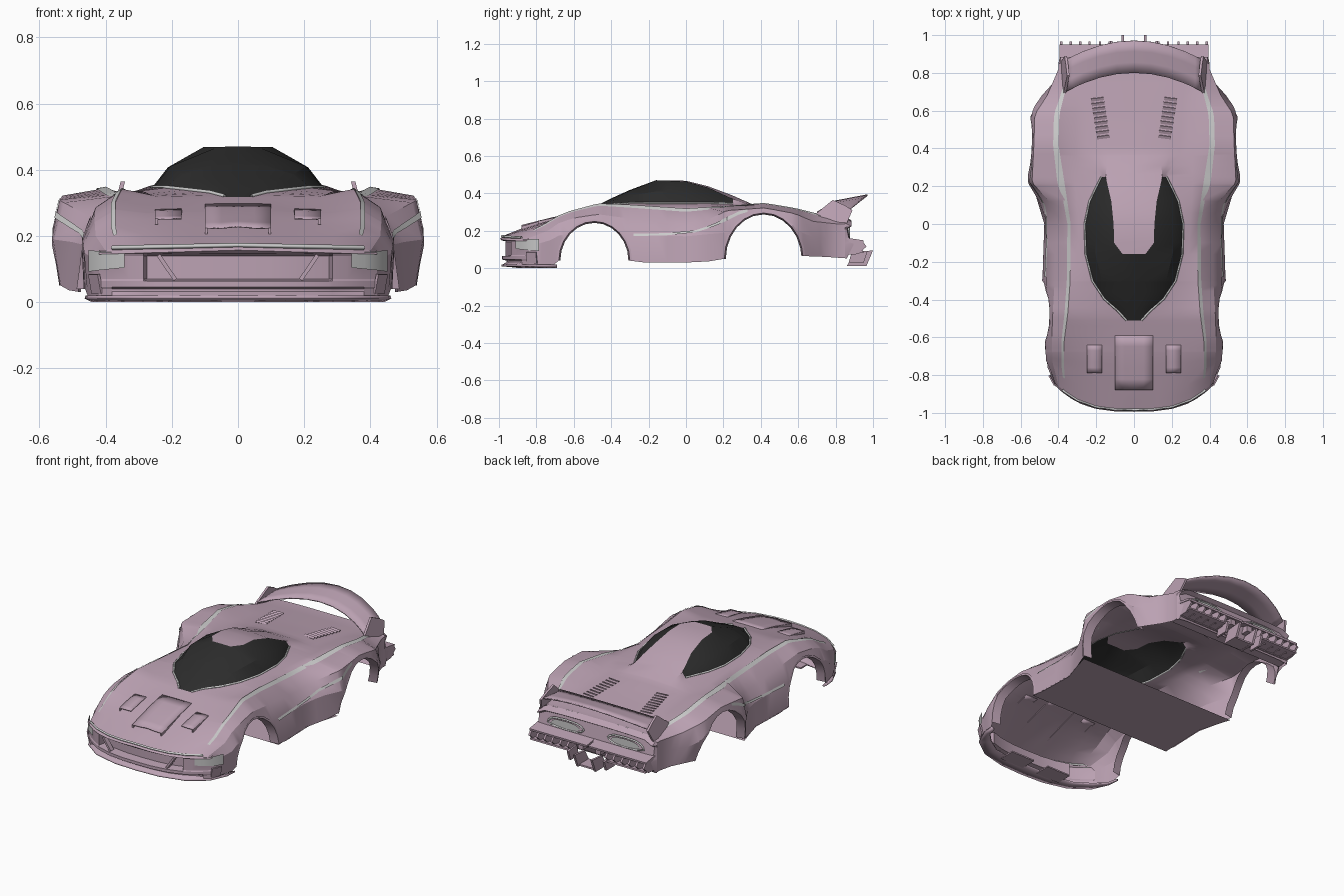
import bpy, bmesh, math
from mathutils import Matrix, Vector, Euler

if "Cube" in bpy.data.objects:
    bpy.data.objects.remove(bpy.data.objects["Cube"])


def material(name, c):
    m = bpy.data.materials.new(name)
    m.diffuse_color = (*c, 1)
    m.use_nodes = True
    m.node_tree.nodes["Principled BSDF"].inputs["Base Color"].default_value = m.diffuse_color
    return m


PAINT = material("paint", (0.50, 0.36, 0.45))
GLASS = material("dark_glass", (0.025, 0.025, 0.025))


def finish(name, bm, mat=None, mirror=True, solid=0):
    me = bpy.data.meshes.new(name)
    bmesh.ops.delete(bm, geom=[v for v in bm.verts if not v.link_faces], context='VERTS')
    bm.to_mesh(me)
    bm.free()
    for p in me.polygons:
        p.use_smooth = True
    me.set_sharp_from_angle(angle=math.radians(24))
    ob = bpy.data.objects.new(name, me)
    bpy.context.collection.objects.link(ob)
    if mat:
        me.materials.append(mat)
    if mirror:
        ob.modifiers.new("mirror", 'MIRROR').use_clip = True
    if solid:
        ob.modifiers.new("thickness", 'SOLIDIFY').thickness = solid
    return ob


def grid(name, rows, mat=None, pick=None, **kw):
    bm = bmesh.new()
    v = [[bm.verts.new(p) for p in r] for r in rows]
    for i in range(len(rows) - 1):
        for j in range(len(rows[0]) - 1):
            if pick is None or pick(i, j):
                bm.faces.new((v[i][j], v[i][j + 1], v[i + 1][j + 1], v[i + 1][j]))
    return finish(name, bm, mat, **kw)


def box(name, loc, size, rot=(0, 0, 0), mat=PAINT, mirror=True):
    bm = bmesh.new()
    mtx = Matrix.Translation(loc) @ Euler(rot).to_matrix().to_4x4() @ Matrix.Diagonal((*size, 1))
    bmesh.ops.create_cube(bm, size=1, matrix=mtx)
    return finish(name, bm, mat, mirror)


def prism(name, outline, x0, x1, lean=0, mat=PAINT):
    """Side profile (y, z) extruded along x, mirrored to the other side."""
    bm = bmesh.new()
    z0 = outline[0][1]
    a, b = ([bm.verts.new((x + lean * (z - z0), y, z)) for y, z in outline] for x in (x0, x1))
    n = len(a)
    bm.faces.new(a)
    bm.faces.new(b[::-1])
    for i in range(n):
        bm.faces.new((a[i], b[i], b[(i + 1) % n], a[(i + 1) % n]))
    bmesh.ops.recalc_face_normals(bm, faces=bm.faces)
    return finish(name, bm, mat)


def tube(name, pts, r, closed=False):
    for side, s in (("right", 1), ("left", -1)):
        cu = bpy.data.curves.new(name, 'CURVE')
        cu.dimensions = '3D'
        cu.bevel_depth, cu.bevel_resolution = r, 0
        sp = cu.splines.new('POLY')
        sp.points.add(len(pts) - 1)
        for p, q in zip(sp.points, pts):
            p.co = (q[0] * s, q[1], q[2], 1)
        sp.use_cyclic_u = closed
        bpy.context.collection.objects.link(bpy.data.objects.new(name + "_" + side, cu))


# Feature lines of the right half, as (y, x, z), from the centre outwards
centre = [(-.98, 0, .172), (-.88, 0, .212), (-.7, 0, .268), (-.51, 0, .318), (-.4, 0, .373), (-.3, 0, .418),
          (-.16, 0, .470), (0, 0, .467), (.12, 0, .437), (.25, 0, .388), (.37, 0, .335), (.55, 0, .305), (.82, 0, .275)]
roof = [(-.98, .06, .172), (-.7, .06, .268), (-.51, .012, .318), (-.46, .035, .343), (-.3, .085, .414),
        (-.16, .06, .469), (-.1, .105, .468), (0, .108, .463), (.12, .12, .43), (.25, .15, .37), (.37, .14, .33), (.82, .13, .275)]
shoulder = [(-.98, .13, .171), (-.7, .13, .267), (-.51, .025, .318), (-.46, .06, .338), (-.4, .115, .36),
            (-.3, .17, .387), (-.16, .205, .41), (0, .212, .407), (.12, .2, .39), (.25, .163, .352), (.37, .19, .325), (.82, .2, .274)]
belt = [(-.98, .2, .17), (-.7, .2, .266), (-.51, .04, .318), (-.46, .085, .33), (-.4, .155, .338), (-.3, .22, .345),
        (-.16, .255, .345), (0, .26, .345), (.12, .235, .345), (.25, .172, .342), (.37, .24, .32), (.82, .27, .272)]
valley = [(-.98, .3, .168), (-.85, .28, .215), (-.7, .28, .262), (-.5, .24, .318), (-.3, .28, .338), (.2, .31, .33),
          (.4, .31, .315), (.6, .31, .297), (.82, .31, .27)]
ridge = [(-.98, .36, .165), (-.8, .37, .23), (-.62, .37, .302), (-.47, .35, .342), (-.3, .338, .335), (0, .335, .315),
         (.2, .365, .327), (.42, .4, .345), (.58, .395, .318), (.72, .36, .283), (.82, .345, .268)]
flank = [(-.98, .4, .155), (-.8, .43, .2), (-.6, .435, .268), (-.47, .43, .288), (-.3, .42, .265), (0, .415, .235),
         (.12, .45, .26), (.22, .54, .308), (.42, .53, .322), (.58, .525, .292), (.68, .46, .25), (.82, .4, .235)]
widest = [(-.98, .42, .12), (-.8, .465, .15), (-.6, .47, .19), (-.3, .465, .18), (0, .462, .17), (.1, .49, .18),
          (.22, .563, .19), (.42, .552, .24), (.58, .545, .22), (.65, .515, .17), (.75, .425, .16), (.82, .4, .155)]
sill = [(-.98, .42, .02), (-.7, .46, .02), (-.3, .485, .03), (0, .475, .03), (.2, .535, .04), (.62, .5, .065),
        (.75, .425, .06), (.82, .4, .055)]
LINES = (centre, roof, shoulder, belt, valley, ridge, flank, widest, sill)
ARCHES = {"front": (-.49, .19, .04, .21), "rear": (.415, .21, .05, .245)}


def at(line, y):
    for a, b in zip(line, line[1:]):
        if y <= b[0] + 1e-6:
            t = max(0, (y - a[0]) / (b[0] - a[0]))
            return a[1] + (b[1] - a[1]) * t, a[2] + (b[2] - a[2]) * t
    return line[-1][1:]


def across(pts, k, val):
    """Interpolate a polyline of (x, z): the other coordinate where coordinate k is val."""
    for a, b in zip(pts, pts[1:]):
        lo, hi = sorted((a[k], b[k]))
        if lo <= val <= hi and hi > lo:
            return a[1 - k] + (b[1 - k] - a[1 - k]) * (val - a[k]) / (b[k] - a[k])
    return pts[-1][1 - k]


def surf(x, y):
    return across([at(l, y) for l in LINES], 0, abs(x))


def bow(x, y):
    return min(1, max(0, (-.68 - y) / .3)) * .14 * (x / .42) ** 3


def nose(x):
    return -.98 + bow(x, -.98)


def section(y):
    pts = [at(l, y) for l in LINES]
    out = list(pts)
    for c, r, base, h in ARCHES.values():
        u = (y - c) / r
        if abs(u) < 1.0001:
            lim = base + h * math.sqrt(max(0, 1 - u * u))
            for j in range(5, 9):
                zc = lim + (8 - j) * .009
                if pts[j][1] < zc:
                    out[j] = (across(pts[5:], 1, zc), zc)
    return [Vector((x, y + bow(x, y), z)) for x, z in out]


# Body shell and glass share the same lofted sections
arch_ys = {k: [c + r * math.cos(math.pi * i / 12) for i in range(12, -1, -1)] for k, (c, r, b, h) in ARCHES.items()}
ys = arch_ys["front"] + arch_ys["rear"]
for y in (-.98, -.93, -.88, -.8, -.74, -.51, -.46, -.4, -.22, -.16, -.1, 0, .06, .12, .25, .37, .68, .72, .75, .82, .85):
    if y in (-.51, .25) or all(abs(y - q) > .006 for q in ys):
        ys.append(y)
ys.sort()
secs = [section(y) for y in ys]


def is_glass(i, j):
    m = (ys[i] + ys[i + 1]) / 2
    return -.51 < m < .25 and j < 3 and not (j == 0 and m > -.16)


grid("body_shell", secs, PAINT, lambda i, j: not is_glass(i, j))
grid("cabin_glass", secs, GLASS, is_glass)
grid("floor_panel", [[(x, y, .035) for x in (at(sill, y)[0], 0)] for y in (-.3, 0, .2)], PAINT)

# Wheel arch lips
for k, a in arch_ys.items():
    c = Vector((0, ARCHES[k][0], .05))
    rows = []
    for p in [section(y)[8] for y in a]:
        d = ((p - c) * Vector((0, 1, 1))).normalized()
        rows.append([p + d * .012 + Vector((.001, 0, 0)), p + Vector((.004, 0, 0)), p - d * .008 - Vector((.05, 0, 0))])
    grid(k + "_arch_lip", rows, PAINT)

# Pale trim bands
tube("window_trim", [(x, y, z + .002) for y in ys if -.51 <= y <= .25 for x, z in [at(belt, y)]], .006)
up, out = Vector((0, 0, .004)), Vector((.004, 0, .001))
grid("fender_trim", [[s[5].lerp(s[6], t) + up for t in (0, .22)] for y, s in zip(ys, secs) if -.9 < y < .76])
band = []
for y, t in ((-.28, .95), (-.1, .82), (.05, .62), (.1, .5), (.16, .4), (.22, .3), (.28, .1), (.33, 0)):
    f, w = (Vector((p[0], y, p[1])) for p in (at(flank, y), at(widest, y)))
    band.append([f.lerp(w, t) + out, f.lerp(w, t + .16) + out])
grid("side_trim", band)
tube("nose_trim", [(x, nose(x) - .003, .172 - .02 * x) for x in (0, .1, .2, .3, .38)], .007)


# Front bumper with recessed grille
def bumper(x):
    deep, cut = (.05 if x < .28 else 0), (.02 if x < .37 else 0)
    prof = [(.02, 0), (.032, cut), (.04, cut), (.046, -.004), (.064, -.004), (.07, deep), (.14, deep),
            (.147, -.004), (.157, -.014), (.17, 0)]
    return [(x, nose(x) + d, z - (.03 * x if z > .15 else 0)) for z, d in prof]


cols = [bumper(x) for x in (0, .1, .2, .275, .285, .33, .38, .42)]
grid("front_bumper", [list(r) for r in zip(*cols)], PAINT)
grid("front_splitter", [[(0, -.985, .02), (.15, -.978, .02), (.3, -.94, .02), (.41, -.86, .02), (.455, -.76, .02), (.46, -.69, .02)],
                        [(0, -.88, .01), (.14, -.88, .01), (.28, -.86, .01), (.37, -.8, .01), (.43, -.74, .01), (.44, -.69, .01)]],
     PAINT, solid=.01)
box("grille_strut", (.215, nose(.2) + .015, .105), (.012, .03, .09), (0, .6, 0))
box("corner_vent", (.43, -.825, .055), (.008, .06, .06), (0, .2, -.5))
lamp = [(.34, nose(.34)), (.38, nose(.38)), (.42, nose(.42)), (.448, -.78)]
grid("headlight", [[(x + .003, y - .006, z0 + k * i) for i, (x, y) in enumerate(lamp)]
                   for z0, k in ((.104, -.004), (.148, .003))])


# Bonnet scoops laid over the hood surface
def scoop(name, x0, x1, y0, y1, h):
    rows = [[(x, y, surf(x, y) + h * (1.3 - .25 * i)) for x in (x0, (x0 + x1) / 2, x1)]
            for i in range(6) for y in [y0 + (y1 - y0) * i / 5]]
    grid(name, rows, PAINT, solid=.004)
    rails = [(y0, surf(x1, y0)), (y1, surf(x1, y1)), (y0, surf(x1, y0) + h * 1.3)]
    prism(name + "_rail", rails, x1 - .008, x1)


scoop("centre_scoop", 0, .1, -.88, -.59, .014)
scoop("side_scoop", .17, .25, -.79, -.64, .014)

# Engine cover louvres
for i in range(9):
    x, y = .162 + .004 * i, .46 + i * .025
    box("louvre", (x, y, surf(x, y) + .003), (.068, .016, .005), (.4, 0, -.12))

# Rear wing with end plates
wing = [[(.36 * t, .80 + .17 * f - .10 * t * t, .362 + .033 * f - (.06 + .02 * f) * t ** 2)
         for t in (0, .25, .5, .75, .9, 1)] for f in (0, .33, .67, 1)]
grid("rear_wing", wing, PAINT, solid=.008)
prism("wing_end_plate", [(.66, .27), (.69, .287), (.785, .365), (.85, .335), (.89, .31), (.86, .24), (.78, .25)],
      .365, .378, -.25)

# Rear fascia, recessed lamp panel and tail lights
rear = []
for z, y in ((.275, .85), (.255, .885), (.24, .86), (.16, .875), (.15, .90), (.06, .86)):
    rear.append([(x, y, z * surf(x, .82) / .275) for x in (0, .12, .25, .34, .39)] + [(.4, .85, z * .235 / .275)])
grid("rear_fascia", rear, PAINT)
oval = [(.2 + .12 * math.cos(a) * (1.2 if abs(math.sin(a)) > .5 else 1), .872, .192 + .03 * math.sin(a))
        for a in [i * math.pi / 6 for i in range(12)]]
tube("lamp_frame", oval, .006, True)
bm = bmesh.new()
bm.faces.new([bm.verts.new((.2 + (x - .2) * .8, .876, .192 + (z - .192) * .75)) for x, y, z in oval][::-1])
finish("tail_light", bm)

# Diffuser with vertical fins
prism("diffuser_tray", [(.80, .06), (.85, .14), (.90, .15), (.90, .135), (.87, .07)], 0, .39)
box("diffuser_shelf", (.2, .90, .15), (.39, .10, .012), (-.15, 0, 0))
for x in (.13, .18, .235, .285, .335, .385):
    prism("diffuser_fin", [(.84, .07), (.86, .15), (.94, .15), (.965, .115), (.92, .075)], x - .006, x + .006)
box("diffuser_lower_edge", (.26, .91, .083), (.26, .08, .01), (.1, 0, 0))
prism("centre_fin", [(.86, .012), (.9, .085), (1.0, .095), (.965, .012)], .052, .066)
prism("outer_fin", [(.87, .03), (.89, .1), (.97, .09), (.95, .03)], .115, .128)
box("centre_diffuser_floor", (0, .91, .018), (.13, .09, .01), mirror=False)
box("exhaust_block", (.06, .90, .125), (.035, .07, .04))
box("ground_skid", (.13, -.86, .004), (.16, .10, .008))
